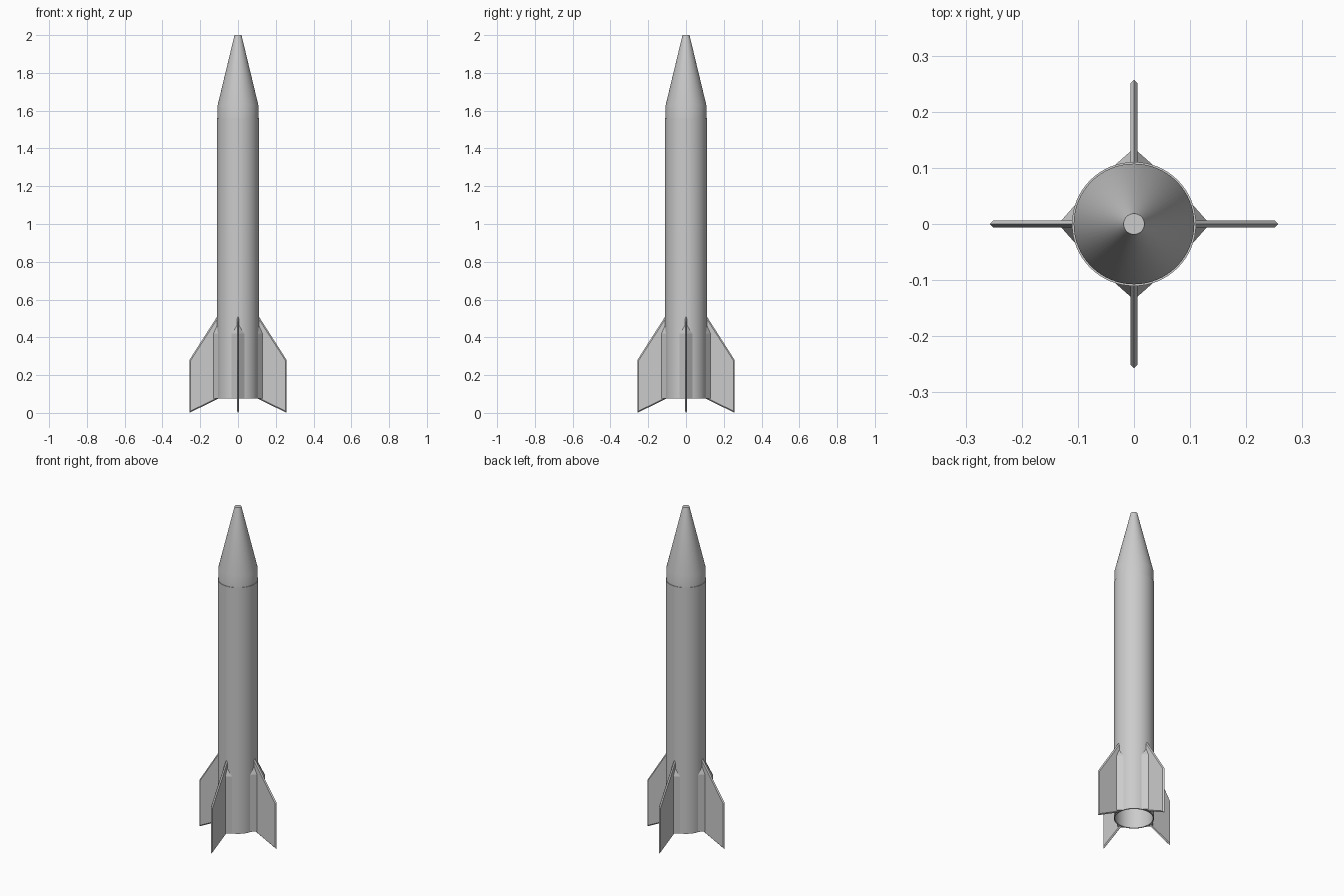
import bpy, bmesh, math
from mathutils import Matrix

if "Cube" in bpy.data.objects:
    bpy.data.objects.remove(bpy.data.objects["Cube"], do_unlink=True)

grey = bpy.data.materials.new("light_grey")
grey.use_nodes = True
grey.diffuse_color = (0.6, 0.6, 0.6, 1)
grey.node_tree.nodes["Principled BSDF"].inputs["Base Color"].default_value = (0.6, 0.6, 0.6, 1)


def finish(name, bm, smooth=False):
    """Turn a bmesh into a named object."""
    bmesh.ops.recalc_face_normals(bm, faces=bm.faces)
    mesh = bpy.data.meshes.new(name)
    bm.to_mesh(mesh)
    bm.free()
    mesh.materials.append(grey)
    obj = bpy.data.objects.new(name, mesh)
    bpy.context.collection.objects.link(obj)
    if smooth:
        bpy.ops.object.select_all(action='DESELECT')
        obj.select_set(True)
        bpy.context.view_layer.objects.active = obj
        bpy.ops.object.shade_smooth_by_angle(angle=math.radians(20))
    return obj


def lathe(name, profile, closed, segments=64):
    """Spin an (r, z) profile round the z axis."""
    bm = bmesh.new()
    verts = [bm.verts.new((r, 0, z)) for r, z in profile]
    pairs = list(zip(verts, verts[1:]))
    if closed:
        pairs.append((verts[-1], verts[0]))
    edges = [bm.edges.new(p) for p in pairs]
    bmesh.ops.spin(bm, geom=verts + edges, cent=(0, 0, 0), axis=(0, 0, 1),
                   angle=math.tau, steps=segments, use_merge=True)
    bmesh.ops.remove_doubles(bm, verts=bm.verts, dist=1e-5)
    return finish(name, bm, smooth=True)


def loft(name, rings, turn):
    """Join rings of points, cap the ends, and turn the part about z."""
    bm = bmesh.new()
    loops = [[bm.verts.new(p) for p in ring] for ring in rings]
    for a, b in zip(loops, loops[1:]):
        for i in range(len(a)):
            j = (i + 1) % len(a)
            bm.faces.new((a[i], a[j], b[j], b[i]))
    bm.faces.new(loops[0])
    bm.faces.new(loops[-1])
    bmesh.ops.remove_doubles(bm, verts=bm.verts, dist=1e-5)
    bmesh.ops.transform(bm, matrix=Matrix.Rotation(turn, 4, 'Z'), verts=bm.verts)
    return finish(name, bm)


# Open-ended body tube
lathe("body_tube", [(0.1105, 0.075), (0.1105, 1.56), (0.104, 1.56), (0.104, 0.075)], True)

# Nose cone with a short straight shoulder and a flat tip
lathe("nose_cone", [(0, 1.53), (0.1075, 1.53), (0.1075, 1.63), (0.0185, 2.0), (0, 2.0)], False)

# Four swept fins with sharpened edges, each with a wedge at its root
outline = [(0.106, 0.517), (0.2575, 0.28), (0.2575, 0), (0.106, 0.075)]
flat = [(0.106, 0.503), (0.251, 0.277), (0.251, 0.01), (0.106, 0.081)]
wedge = [(0.135, 0), (0.105, 0.034), (0.105, -0.034)]
for i, side in enumerate(("left", "back", "right", "front")):
    turn = i * math.pi / 2
    loft(side + "_fin", [[(x, -0.006, z) for x, z in flat],
                         [(x, 0, z) for x, z in outline],
                         [(x, 0.006, z) for x, z in flat]], turn)
    tip = [(0.107 + (x - 0.107) * 0.05, y * 0.05, 0.48) for x, y in wedge]
    loft(side + "_fin_root", [[(x, y, 0.076) for x, y in wedge],
                              [(x, y, 0.42) for x, y in wedge], tip], turn)
